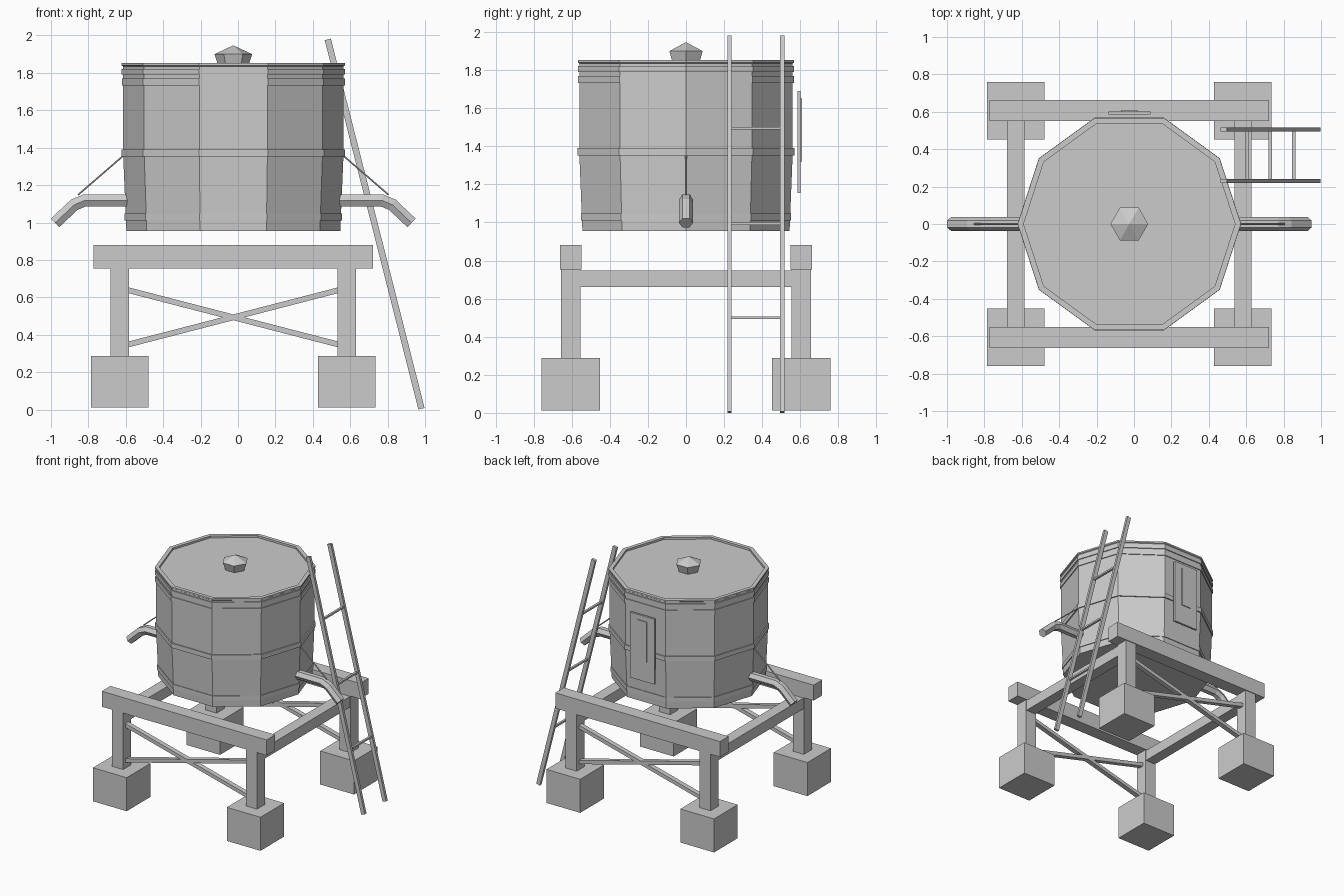
import bpy, bmesh
from math import cos, sin, pi
from mathutils import Vector, Matrix

if "Cube" in bpy.data.objects:
    bpy.data.objects.remove(bpy.data.objects["Cube"])

CX = -0.025  # tower axis


def finish(bm, name):
    bmesh.ops.remove_doubles(bm, verts=bm.verts, dist=1e-5)
    bmesh.ops.recalc_face_normals(bm, faces=bm.faces)
    me = bpy.data.meshes.new(name)
    bm.to_mesh(me)
    bm.free()
    ob = bpy.data.objects.new(name, me)
    bpy.context.collection.objects.link(ob)
    return ob


def box(name, x0, x1, y0, y1, z0, z1):
    bm = bmesh.new()
    m = Matrix.Translation(((x0 + x1) / 2, (y0 + y1) / 2, (z0 + z1) / 2)) @ \
        Matrix.Diagonal((x1 - x0, y1 - y0, z1 - z0, 1))
    bmesh.ops.create_cube(bm, size=1, matrix=m)
    return finish(bm, name)


def bar(name, a, b, width, depth):
    """Rectangular bar from a to b in an xz plane; depth runs along y."""
    a, b = Vector(a), Vector(b)
    d = (b - a).normalized()
    y = Vector((0, 1, 0))
    rot = Matrix((d.cross(y), y, d)).transposed().to_4x4()
    rot = Matrix((y.cross(d), y, d)).transposed().to_4x4()
    bm = bmesh.new()
    m = Matrix.Translation((a + b) / 2) @ rot @ Matrix.Diagonal((width, depth, (b - a).length, 1))
    bmesh.ops.create_cube(bm, size=1, matrix=m)
    return finish(bm, name)


def lathe(name, profile, sides, closed=False):
    """Faceted turning of (radius, z) points around the tower axis."""
    bm = bmesh.new()
    rings = [[bm.verts.new((CX + r * cos(2 * pi * i / sides), r * sin(2 * pi * i / sides), z))
              for i in range(sides)] for r, z in profile]
    pairs = list(zip(rings, rings[1:])) + ([(rings[-1], rings[0])] if closed else [])
    for lo, hi in pairs:
        for i in range(sides):
            j = (i + 1) % sides
            bm.faces.new((lo[i], lo[j], hi[j], hi[i]))
    if not closed:
        bm.faces.new(rings[0])
        bm.faces.new(rings[-1])
    return finish(bm, name)


def tube(name, path, radius, sides, side):
    """Sweep a polygon along (offset, z) points in the y = 0 plane."""
    bm = bmesh.new()
    pts = [Vector((CX + side * o, 0, z)) for o, z in path]
    y = Vector((0, 1, 0))
    rings = []
    for k, p in enumerate(pts):
        d_in = (p - pts[k - 1]).normalized() if k else (pts[1] - p).normalized()
        d_out = (pts[k + 1] - p).normalized() if k < len(pts) - 1 else d_in
        t = (d_in + d_out).normalized()
        n = t.cross(y) / max(t.dot(d_in), 0.5)
        rings.append([bm.verts.new(p + radius * (y * cos(2 * pi * i / sides) + n * sin(2 * pi * i / sides)))
                      for i in range(sides)])
    for lo, hi in zip(rings, rings[1:]):
        for i in range(sides):
            j = (i + 1) % sides
            bm.faces.new((lo[i], lo[j], hi[j], hi[i]))
    bm.faces.new(rings[0])
    bm.faces.new(rings[-1])
    return finish(bm, name)


# Footings, posts and side beams
for sx, xn in ((-1, "left"), (1, "right")):
    x = CX + sx * 0.607
    for sy, yn in ((-1, "front"), (1, "back")):
        y = sy * 0.605
        box(f"footing_{yn}_{xn}", x - 0.153, x + 0.153, y - 0.153, y + 0.153, 0.012, 0.287)
        box(f"post_{yn}_{xn}", x - 0.05, x + 0.05, y - 0.051, y + 0.051, 0.287, 0.755)
    box(f"side_beam_{xn}", x - 0.046, x + 0.046, -0.555, 0.555, 0.66, 0.748)

# Long top beams and cross braces
for sy, yn in ((-1, "front"), (1, "back")):
    y = sy * 0.606
    box(f"top_beam_{yn}", CX - 0.747, CX + 0.747, y - 0.056, y + 0.056, 0.754, 0.881)
    for s, n in ((1, "rising"), (-1, "falling")):
        bar(f"brace_{yn}_{n}", (CX - 0.565, y, 0.493 - s * 0.146),
            (CX + 0.565, y, 0.493 + s * 0.146), 0.03, 0.04)

# Ten-sided tank with recessed lid
lathe("tank", [(0.572, 0.955), (0.589, 1.36), (0.589, 1.835), (0.597, 1.84),
               (0.597, 1.852), (0.565, 1.852), (0.565, 1.836)], 10)

# Hoops around the tank
for i, (r, z0, z1) in enumerate(((0.581, 1.01, 1.048), (0.598, 1.353, 1.391),
                                 (0.596, 1.733, 1.77), (0.597, 1.79, 1.822))):
    lathe(f"hoop_{i + 1}", [(0.56, z0), (r, z0), (r, z1), (0.56, z1)], 10, closed=True)

# Six-sided lid knob
lathe("lid_knob", [(0.08, 1.836), (0.101, 1.9), (0.0, 1.947)][:2] + [(1e-6, 1.947)], 6)

# Spouts with support wires
for s, n in ((-1, "left"), (1, "right")):
    tube(f"spout_{n}", [(0.56, 1.118), (0.795, 1.118), (0.85, 1.095), (0.953, 0.998)], 0.037, 6, s)
    tube(f"spout_wire_{n}", [(0.585, 1.36), (0.83, 1.148)], 0.005, 6, s)

# Panel on the back
box("back_panel", -0.135, 0.087, 0.585, 0.602, 1.155, 1.69)
box("back_panel_inset", -0.07, 0.02, 0.598, 0.609, 1.32, 1.65)

# Leaning ladder
foot, head = Vector((0.981, 0, 0.004)), Vector((0.48, 0, 1.979))
for n, y in (("front", 0.229), ("back", 0.505)):
    off = Vector((0, y, 0))
    bar(f"ladder_rail_{n}", foot + off, head + off, 0.034, 0.022)
for i, z in enumerate((0.5, 0.995, 1.495)):
    x = foot.x + (head.x - foot.x) * z / 1.979
    box(f"ladder_rung_{i + 1}", x - 0.009, x + 0.009, 0.229, 0.505, z - 0.007, z + 0.007)
